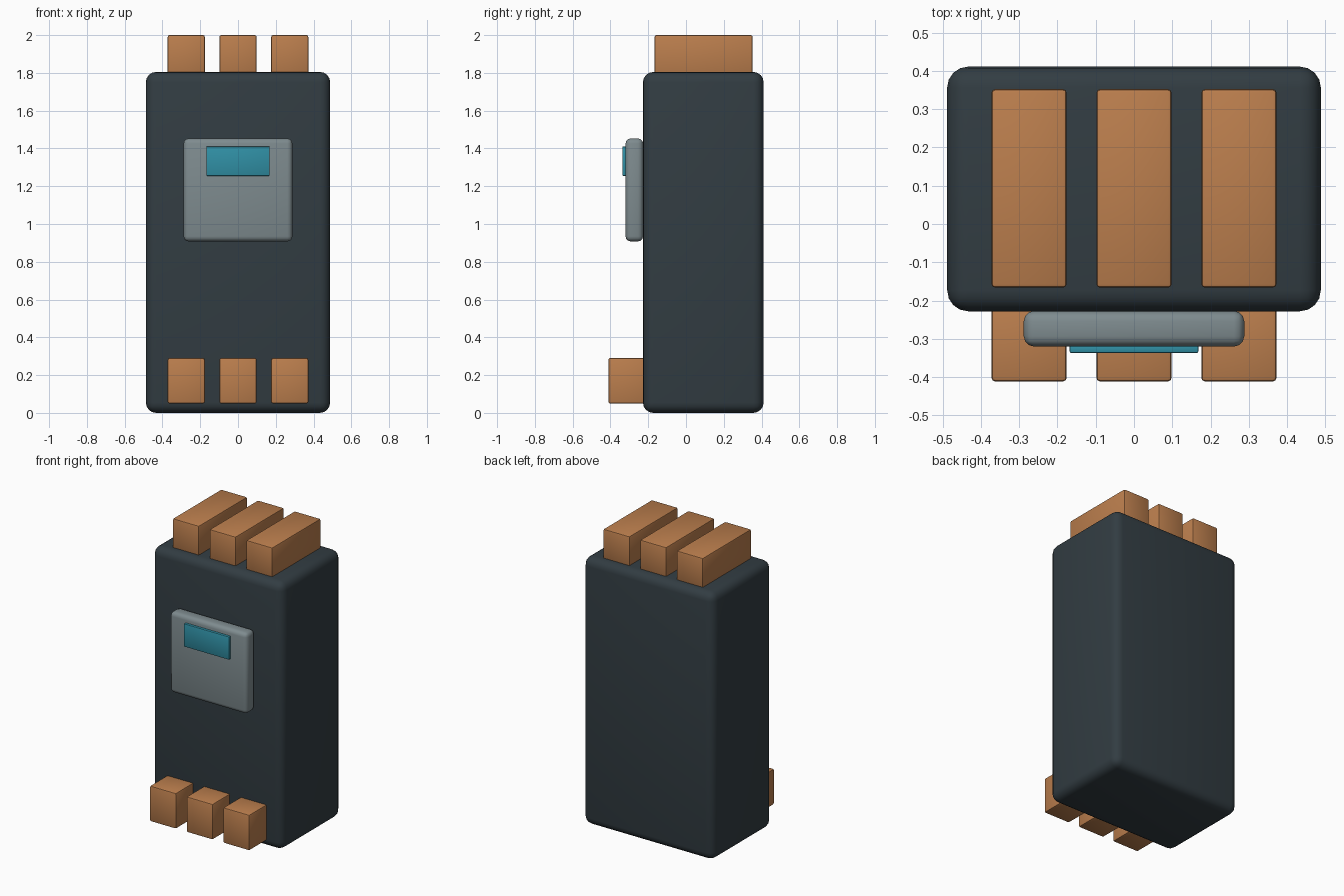
import bpy

if "Cube" in bpy.data.objects:
    bpy.data.objects.remove(bpy.data.objects["Cube"])


def material(name, color):
    m = bpy.data.materials.new(name)
    m.diffuse_color = (*color, 1)
    m.use_nodes = True
    m.node_tree.nodes["Principled BSDF"].inputs["Base Color"].default_value = m.diffuse_color
    return m


dark = material("dark_casing", (0.032, 0.046, 0.055))
copper = material("copper", (0.50, 0.21, 0.075))
grey = material("panel_grey", (0.21, 0.26, 0.275))
teal = material("screen_teal", (0.03, 0.28, 0.38))


def box(name, x, y, z, mat, bevel, segments):
    """Bevelled box from (min, max) ranges on each axis."""
    ranges = (x, y, z)
    bpy.ops.mesh.primitive_cube_add(size=1, location=[(a + b) / 2 for a, b in ranges])
    ob = bpy.context.object
    ob.name = name
    ob.scale = [b - a for a, b in ranges]
    bpy.ops.object.transform_apply(location=False, rotation=False, scale=True)
    mod = ob.modifiers.new("rounded_edges", 'BEVEL')
    mod.width = bevel
    mod.segments = segments
    bpy.ops.object.modifier_apply(modifier=mod.name)
    bpy.ops.object.shade_smooth_by_angle()
    ob.data.materials.append(mat)
    return ob


# Main casing
box("casing", (-0.488, 0.488), (-0.228, 0.411), (0, 1.805), dark, 0.055, 4)

# Control panel and its screen
box("control_panel", (-0.288, 0.288), (-0.32, -0.227), (0.908, 1.453), grey, 0.027, 3)
box("screen", (-0.168, 0.168), (-0.337, -0.315), (1.255, 1.41), teal, 0.004, 2)

# Three line terminals on top, three load terminals at the bottom front
for i, cx in enumerate((-0.274, 0, 0.274), 1):
    x = (cx - 0.098, cx + 0.098)
    box(f"line_terminal_{i}", x, (-0.166, 0.352), (1.78, 2.0), copper, 0.009, 2)
    box(f"load_terminal_{i}", x, (-0.411, -0.20), (0.05, 0.29), copper, 0.009, 2)
